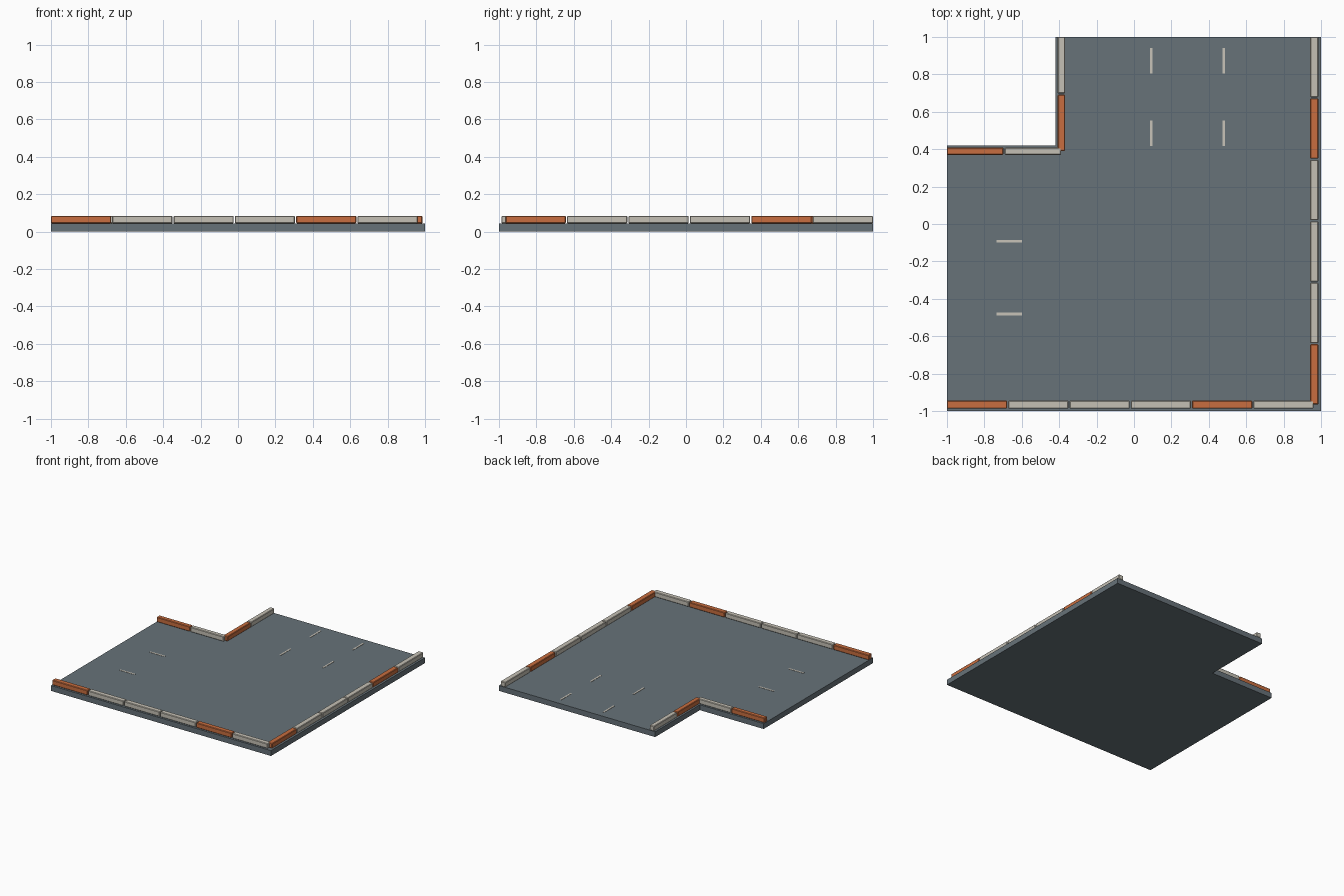
import bpy, bmesh

cube = bpy.data.objects.get("Cube")
if cube:
    bpy.data.objects.remove(cube, do_unlink=True)


def material(name, rgb):
    m = bpy.data.materials.new(name)
    m.use_nodes = True
    m.diffuse_color = (*rgb, 1)
    m.node_tree.nodes["Principled BSDF"].inputs["Base Color"].default_value = (*rgb, 1)
    return m


asphalt = material("asphalt", (0.135, 0.168, 0.19))
concrete = material("concrete", (0.56, 0.53, 0.46))
orange = material("orange", (0.58, 0.155, 0.05))
paint = material("lane paint", (0.58, 0.55, 0.48))


def finish(bm, name, mat):
    bmesh.ops.recalc_face_normals(bm, faces=bm.faces[:])
    mesh = bpy.data.meshes.new(name)
    bm.to_mesh(mesh)
    bm.free()
    mesh.materials.append(mat)
    obj = bpy.data.objects.new(name, mesh)
    bpy.context.collection.objects.link(obj)
    return obj


def prism(name, outline, z0, z1, mat):
    """Extrude a flat outline from z0 up to z1."""
    bm = bmesh.new()
    face = bm.faces.new([bm.verts.new((x, y, z0)) for x, y in outline])
    result = bmesh.ops.extrude_face_region(bm, geom=[face])
    for item in result["geom"]:
        if isinstance(item, bmesh.types.BMVert):
            item.co.z = z1
    return finish(bm, name, mat)


def box(name, x0, x1, y0, y1, z0, z1, mat):
    return prism(name, [(x0, y0), (x1, y0), (x1, y1), (x0, y1)], z0, z1, mat)


ROAD, TOP, GAP = 0.044, 0.084, 0.006

# L-shaped road slab
prism("road_slab", [(-1, -1), (1, -1), (1, 1), (-0.42, 1), (-0.42, 0.42), (-1, 0.42)],
      0, ROAD, asphalt)


def barrier_row(name, axis, start, end, side0, side1, pattern):
    """Row of kerb blocks along an axis; O is orange and C is concrete."""
    step = (end - start + GAP) / len(pattern)
    for i, kind in enumerate(pattern):
        a = start + i * step
        b = a + step - GAP
        spans = (a, b, side0, side1) if axis == "x" else (side0, side1, a, b)
        block = box(f"{name}_{i + 1}", *spans, ROAD, TOP, orange if kind == "O" else concrete)
        bevel = block.modifiers.new("worn_edges", "BEVEL")
        bevel.width = 0.004
        bevel.segments = 1


# Kerb barriers along the outer edges and the inner corner
barrier_row("front_barrier", "x", -1, 0.96, -0.987, -0.944, "OCCCOC")
barrier_row("left_barrier", "y", -0.965, 1, 0.942, 0.986, "OCCCOC")
barrier_row("corner_back_barrier", "x", -1, -0.39, 0.37, 0.408, "OC")
barrier_row("corner_side_barrier", "y", 0.39, 1, -0.408, -0.368, "OC")

# Painted lane dashes
for x in (0.092, 0.48):
    for y in (0.485, 0.873):
        box("back_lane_dash", x - 0.007, x + 0.007, y - 0.068, y + 0.068,
            ROAD - 0.002, ROAD + 0.002, paint)
for y in (-0.093, -0.481):
    box("side_lane_dash", -0.735, -0.598, y - 0.007, y + 0.007,
        ROAD - 0.002, ROAD + 0.002, paint)
